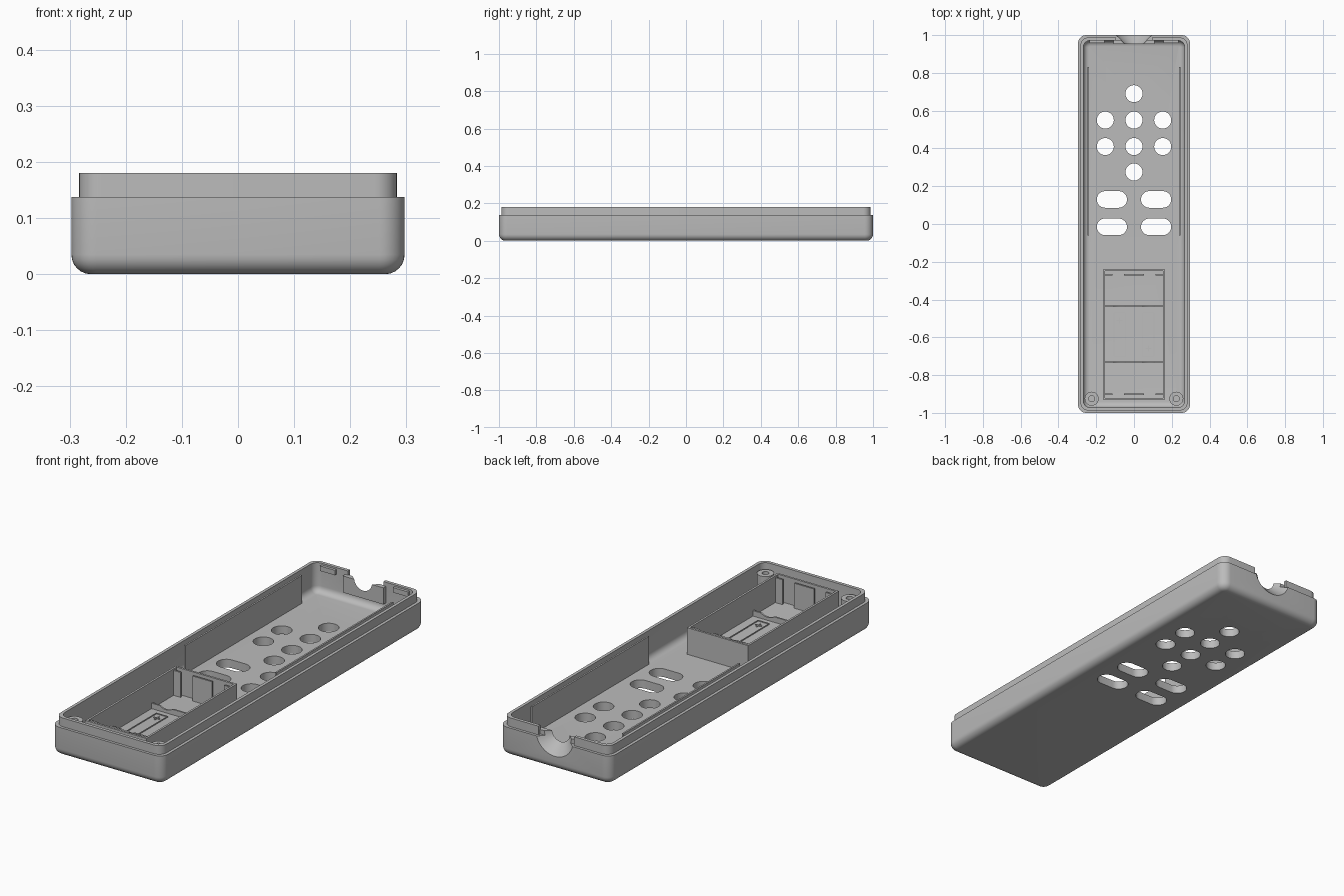
import bpy, bmesh, math
from mathutils import Matrix

cube = bpy.data.objects.get("Cube")
if cube:
    bpy.data.objects.remove(cube, do_unlink=True)

GREY = (0.5, 0.5, 0.5, 1)
mat = bpy.data.materials.new("grey plastic")
mat.use_nodes = True
mat.diffuse_color = GREY
mat.node_tree.nodes["Principled BSDF"].inputs["Base Color"].default_value = GREY

FLOOR = 0.04      # inside floor height
BASE = 0.035      # parts sink slightly into the floor
BOX_TOP = 0.168   # battery box rim


def finish(name, bm):
    bmesh.ops.recalc_face_normals(bm, faces=bm.faces)
    mesh = bpy.data.meshes.new(name)
    bm.to_mesh(mesh)
    bm.free()
    mesh.materials.append(mat)
    ob = bpy.data.objects.new(name, mesh)
    bpy.context.collection.objects.link(ob)
    return ob


def add_box(bm, x0, x1, y0, y1, z0, z1):
    m = Matrix.Translation(((x0 + x1) / 2, (y0 + y1) / 2, (z0 + z1) / 2))
    bmesh.ops.create_cube(bm, size=1, matrix=m @ Matrix.Diagonal((x1 - x0, y1 - y0, z1 - z0, 1)))


def boxes(name, *dims):
    bm = bmesh.new()
    for d in dims:
        add_box(bm, *d)
    return finish(name, bm)


def outline(hx, hy, r, cx=0, cy=0, n=8):
    """Rounded rectangle as a list of xy points."""
    pts = []
    for q, (sx, sy) in enumerate([(1, 1), (-1, 1), (-1, -1), (1, -1)]):
        for i in range(n + 1):
            a = math.pi / 2 * (q + i / n)
            pts.append((cx + sx * (hx - r) + r * math.cos(a),
                        cy + sy * (hy - r) + r * math.sin(a)))
    return pts


def loft(name, levels):
    """Skin matching outlines given as (points, z), capped at both ends."""
    bm = bmesh.new()
    rings = [[bm.verts.new((x, y, z)) for x, y in pts] for pts, z in levels]
    for a, b in zip(rings, rings[1:]):
        for i in range(len(a)):
            j = (i + 1) % len(a)
            bm.faces.new((a[i], a[j], b[j], b[i]))
    bm.faces.new(rings[0])
    bm.faces.new(rings[-1])
    bmesh.ops.remove_doubles(bm, verts=bm.verts, dist=1e-5)
    return finish(name, bm)


def cylinder_y(name, x, y, z, r_front, r_back, depth):
    bm = bmesh.new()
    m = Matrix.Translation((x, y, z)) @ Matrix.Rotation(-math.pi / 2, 4, "X")
    bmesh.ops.create_cone(bm, cap_ends=True, segments=48, radius1=r_front,
                          radius2=r_back, depth=depth, matrix=m)
    return finish(name, bm)


def cut(targets, cutters):
    for ob in targets:
        bpy.context.view_layer.objects.active = ob
        for c in cutters:
            mod = ob.modifiers.new("cut", "BOOLEAN")
            mod.operation = "DIFFERENCE"
            mod.solver = "EXACT"
            mod.object = c
            bpy.ops.object.modifier_apply(modifier=mod.name)
    for c in cutters:
        bpy.data.objects.remove(c, do_unlink=True)


# Tray: rounded bottom, stepped lip, hollow inside with a filleted floor
def fillet(hx, hy, corner, r, z0, steps=7):
    out = []
    for i in range(steps):
        a = math.pi / 2 * i / (steps - 1)
        inset = r * (1 - math.sin(a))
        out.append((outline(hx - inset, hy - inset, corner - inset), z0 + r * (1 - math.cos(a))))
    return out


outer = fillet(0.297, 1.0, 0.045, 0.035, 0)
inner = fillet(0.268, 0.971, 0.035, 0.03, FLOOR)
tray = loft("tray", outer + [
    (outline(0.297, 1.0, 0.045), 0.138),
    (outline(0.283, 0.987, 0.04), 0.138),
    (outline(0.283, 0.987, 0.04), 0.18),
    (outline(0.268, 0.971, 0.035), 0.18),
] + inner[::-1])

# Button holes: round ones in a cross pattern, then four long slots
round_holes = [(0, 0.69), (0, 0.275)] + [(x, y) for x in (-0.152, 0, 0.152) for y in (0.41, 0.55)]
slots = [(x, y) for x in (-0.117, 0.117) for y in (-0.015, 0.13)]
holes = []
for places, hx, hy in ((round_holes, 0.0452, 0.0452), (slots, 0.08, 0.044)):
    for x, y in places:
        pts = outline(hx, hy, hy - 0.0001, x, y)
        holes.append(loft("hole_cutter", [(pts, -0.05), (pts, 0.1)]))
cut([tray], holes)

# Cable outlet: inner block, flared groove and gap in the lip
block = boxes("cable_block", (-0.108, 0.108, 0.952, 0.975, 0.08, 0.16))
flare = cylinder_y("flare_cutter", 0, 0.975, 0.165, 0.042, 0.103, 0.056)
bore = cylinder_y("bore_cutter", 0, 0.94, 0.165, 0.042, 0.042, 0.06)
gap = boxes("gap_cutter", (-0.095, 0.095, 0.93, 1.05, 0.1385, 0.25))
cut([tray], [flare, gap])
flare = cylinder_y("flare_cutter", 0, 0.975, 0.165, 0.042, 0.103, 0.056)
cut([block], [flare, bore])

# Snap tabs on the back wall and board rails along the sides
for s, side in ((-1, "right"), (1, "left")):
    boxes("snap_tab_" + side, (s * 0.195 - 0.04, s * 0.195 + 0.04, 0.958, 0.975, 0.148, 0.172))
    boxes("board_rail_" + side, (s * 0.243 - 0.004, s * 0.243 + 0.004, -0.06, 0.83, BASE, 0.175))

# Battery box walls
boxes("battery_box_sides", *[(s * 0.158 - 0.005, s * 0.158 + 0.005, -0.93, -0.24, BASE, BOX_TOP)
                             for s in (-1, 1)])
boxes("battery_box_ends", *[(-0.155, 0.155, y - 0.005, y + 0.005, BASE, BOX_TOP)
                            for y in (-0.925, -0.245)])

# Contact holders: a centre plate and two side plates at each end
for y, end in ((-0.268, "back"), (-0.902, "front")):
    boxes("contact_holder_" + end, *[(x - w, x + w, y - 0.004, y + 0.004, BASE, BOX_TOP - 0.008)
                                     for x, w in ((-0.135, 0.02), (0, 0.052), (0.135, 0.02))])

# Cradle ribs shaped for two round cells
ribs = [boxes("cradle_rib_" + end, (-0.155, 0.155, y - 0.004, y + 0.004, BASE, 0.066))
        for y, end in ((-0.435, "back"), (-0.732, "front"))]
cut(ribs, [cylinder_y("cell_cutter", x, -0.58, 0.115, 0.06, 0.06, 0.6) for x in (-0.076, 0.076)])

# Raised cell guides on the battery floor, each with a plus mark
for s, side in ((-1, "right"), (1, "left")):
    x = s * 0.076
    z = (FLOOR - 0.002, FLOOR + 0.004)
    y = -0.66 if s > 0 else -0.51
    boxes("cell_guide_" + side,
          (x - 0.032, x - 0.028, -0.7, -0.47, *z), (x + 0.028, x + 0.032, -0.7, -0.47, *z),
          (x - 0.03, x + 0.03, -0.702, -0.698, *z), (x - 0.03, x + 0.03, -0.472, -0.468, *z),
          (x - 0.016, x + 0.016, y - 0.003, y + 0.003, *z),
          (x - 0.003, x + 0.003, y - 0.016, y + 0.016, *z))

# Screw posts in the front corners, with blind holes
for s, side in ((-1, "right"), (1, "left")):
    ring = lambda r: outline(r, r, r - 0.0001, s * 0.224, -0.925)
    loft("screw_post_" + side, [(ring(0.037), BASE), (ring(0.037), 0.153),
                                (ring(0.016), 0.153), (ring(0.016), 0.05)])

# Smooth the curves, keep the edges crisp
for ob in bpy.context.scene.objects:
    ob.select_set(ob.type == "MESH")
bpy.context.view_layer.objects.active = tray
bpy.ops.object.shade_smooth_by_angle(angle=math.radians(30))
